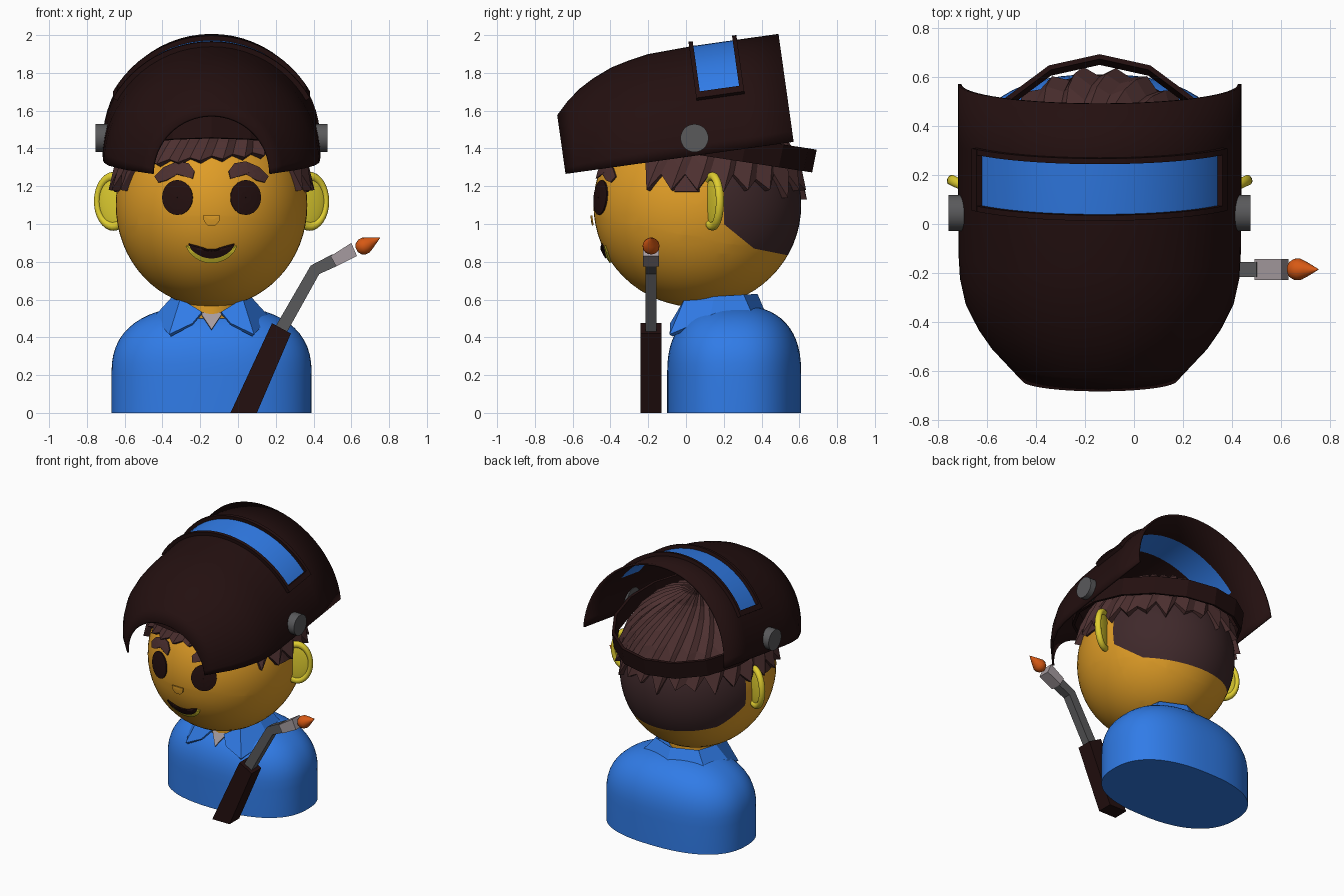
import bpy, bmesh
from math import sin, cos, pi, radians, sqrt, acos
from mathutils import Vector

if "Cube" in bpy.data.objects:
    bpy.data.objects.remove(bpy.data.objects["Cube"], do_unlink=True)


def material(name, r, g, b):
    m = bpy.data.materials.new(name)
    m.use_nodes = True
    m.diffuse_color = (r, g, b, 1)
    m.node_tree.nodes["Principled BSDF"].inputs["Base Color"].default_value = (r, g, b, 1)
    return m


SKIN = material("skin", .75, .34, .02)
YELLOW = material("ear yellow", .75, .62, .03)
BLUE = material("blue", .03, .2, .8)
BLACK = material("brown black", .017, .005, .005)
HAIR = material("hair brown", .075, .03, .03)
FADE = material("short hair", .05, .022, .024)
STEEL = material("dark steel", .1, .1, .105)
LIGHT = material("light grey", .38, .33, .35)
FLAME = material("flame orange", .68, .1, .007)

CX = -.14                                   # symmetry plane of the figure
HEAD = Vector((CX, .06, 1.1))
HEAD_R = Vector((.507, .55, .54))


def finish(ob, mat, smooth=None, solid=0):
    if not ob.data.materials:
        ob.data.materials.append(mat)
    if solid:
        mod = ob.modifiers.new("thickness", "SOLIDIFY")
        mod.thickness, mod.offset = solid, 0
    if smooth:
        bpy.ops.object.select_all(action="DESELECT")
        ob.select_set(True)
        bpy.context.view_layer.objects.active = ob
        bpy.ops.object.shade_smooth_by_angle(angle=radians(smooth))
    return ob


def mesh(name, verts, faces, mat, smooth=None, solid=0):
    me = bpy.data.meshes.new(name)
    me.from_pydata([tuple(v) for v in verts], [], faces)
    bm = bmesh.new()
    bm.from_mesh(me)
    bmesh.ops.recalc_face_normals(bm, faces=bm.faces)
    bm.to_mesh(me)
    bm.free()
    ob = bpy.data.objects.new(name, me)
    bpy.context.collection.objects.link(ob)
    return finish(ob, mat, smooth, solid)


def loft(name, rows, mat, closed=True, caps=False, **kw):
    """Skin a list of equally long rows of points."""
    n = len(rows[0])
    faces = [(i * n + j, i * n + (j + 1) % n, (i + 1) * n + (j + 1) % n, (i + 1) * n + j)
             for i in range(len(rows) - 1) for j in range(n if closed else n - 1)]
    if caps:
        faces += [tuple(range(n)), tuple(range((len(rows) - 1) * n, len(rows) * n))]
    return mesh(name, [p for r in rows for p in r], faces, mat, **kw)


def prism(name, pts, y, half, mat):
    return loft(name, [[(x, y + s * half, z) for x, z in pts] for s in (-1, 1)], mat, caps=True)


def ball(name, loc, size, mat, seg=32):
    bpy.ops.mesh.primitive_uv_sphere_add(segments=seg, ring_count=seg // 2, location=loc)
    ob = bpy.context.object
    ob.name, ob.scale = name, size
    return finish(ob, mat, 60)


def cylinder(name, loc, r, depth, mat, rot=(0, 0, 0)):
    bpy.ops.mesh.primitive_cylinder_add(vertices=32, radius=r, depth=depth, location=loc, rotation=rot)
    bpy.context.object.name = name
    return finish(bpy.context.object, mat, 30)


def decal(name, outline, mat, off, mirror=1):
    """Thin plate that follows the front of the head."""
    c = Vector((sum(p[0] for p in outline), sum(p[1] for p in outline))) / len(outline)
    rows = []
    for k in (.02, .35, .7, 1):
        row = []
        for p in outline:
            x, z = c.lerp(Vector(p), k)
            d = sqrt(1 - (x / HEAD_R.x) ** 2 - ((z - HEAD.z) / HEAD_R.z) ** 2)
            row.append((CX + mirror * x, HEAD.y - HEAD_R.y * d - off, z))
        rows.append(row)
    return loft(name, rows, mat, solid=.009)


# Torso: rounded superellipse loft
def oval(sx, sy, z, n=64, e=2.4):
    ring = []
    for i in range(n):
        c, s = cos(2 * pi * i / n), sin(2 * pi * i / n)
        k = (abs(c) ** e + abs(s) ** e) ** (-1 / e)
        ring.append((CX + sx * k * c, .255 + sy * k * s, z))
    return ring


rows = [oval(.53, .355, 0)]
for i in range(15):
    a = radians(90) * i / 14.3
    s = cos(a) ** .8
    rows.append(oval(.53 * s, .355 * s, .2 + .37 * sin(a) ** .8))
loft("torso", rows, BLUE, caps=True, smooth=40)

# Neck, shirt and collar
cylinder("neck", (CX, .13, .58), .15, .16, SKIN)
mesh("undershirt", [(CX - .06, -.01, .53), (CX + .06, -.01, .53), (CX, -.065, .44)],
     [(0, 1, 2)], LIGHT, solid=.009)
upper = [(.05, -.03, .53), (.16, 0, .6), (.2, .15, .61), (.17, .3, .62), (0, .37, .625)]
lower = [(.1, -.075, .47), (.22, -.08, .41), (.3, .13, .5), (.24, .34, .53), (0, .41, .53)]


def both_sides(pts):
    return [(CX - x, y, z) for x, y, z in pts] + [(CX + x, y, z) for x, y, z in pts[-2::-1]]


loft("collar", [both_sides(upper), both_sides(lower)], BLUE, closed=False, solid=.02)

# Head, with the short hair cut in at the back
head = ball("head", HEAD, HEAD_R, SKIN, 64)
head.data.materials.append(FADE)
bm = bmesh.new()
bm.from_mesh(head.data)
cuts = []
for y, z, ny, nz in ((.2, 1, 1, 0), (.2, 1, .13, .16), (.36, .87, .04, .2)):
    co = Vector((0, (y - HEAD.y) / HEAD_R.y, (z - HEAD.z) / HEAD_R.z))
    no = Vector((0, ny * HEAD_R.y, nz * HEAD_R.z)).normalized()
    cuts.append((co, no))
    bmesh.ops.bisect_plane(bm, geom=bm.verts[:] + bm.edges[:] + bm.faces[:], plane_co=co, plane_no=no)
for f in bm.faces:
    c = f.calc_center_median()
    f.material_index = int(all((c - co).dot(no) > 0 for co, no in cuts))
    f.smooth = True
bm.to_mesh(head.data)
bm.free()

# Face
eye = [(.18 + .08 * cos(i * pi / 12), 1.14 + .092 * sin(i * pi / 12)) for i in range(24)]
brow = [(.1, 1.24), (.09, 1.28), (.12, 1.32), (.18, 1.33), (.25, 1.3), (.3, 1.25),
        (.28, 1.22), (.24, 1.23), (.18, 1.265)]
for side, word in ((-1, "right"), (1, "left")):
    decal(word + "_eye", eye, BLACK, .008, side)
    decal(word + "_eyebrow", brow, HAIR, .014, side)


def smile(w, top, dip, bottom):
    xs = [w * (i / 8 - 1) for i in range(17)]
    return ([(x, top - dip * (1 - (x / w) ** 2)) for x in xs] +
            [(x, top - bottom * (1 - (x / w) ** 2) ** .7) for x in xs[-2:0:-1]])


decal("lower_lip", smile(.135, .885, .04, .09), YELLOW, .006)
decal("mouth", smile(.122, .895, .03, .075), BLACK, .013)
nose = [(-.045, 1.045), (.045, 1.045), (.04, 1.015), (.02, .993), (-.02, .993), (-.04, 1.015)]
decal("nose", nose, SKIN, .015)

# Ears: a dish with a raised rim
for side, word in ((-1, "right"), (1, "left")):
    loc = (CX + side * .52, .14, 1.12)
    turn = side * radians(25)
    dish = ball(word + "_ear", loc, (.09, .018, .135), YELLOW)
    dish.rotation_euler.z = turn
    bpy.ops.mesh.primitive_torus_add(major_segments=32, minor_segments=10, major_radius=.11,
                                     minor_radius=.02, location=loc, rotation=(pi / 2, 0, turn))
    rim = bpy.context.object
    rim.name, rim.scale = word + "_ear_rim", (.85, 1.2, 1.1)
    finish(rim, YELLOW, 60)
    # Sideburn lying against the head
    rows = []
    for z in (1.36, 1.26, 1.17):
        row = []
        for y in (-.06, 0, .07):
            d = sqrt(1 - ((y - HEAD.y) / HEAD_R.y) ** 2 - ((z - HEAD.z) / HEAD_R.z) ** 2)
            row.append((CX + side * (HEAD_R.x * d + .008), y, z))
        rows.append(row)
    loft(word + "_sideburn", rows, HAIR, closed=False, solid=.012)

# Hair: faceted cap of strands with a jagged lower edge
N, RINGS = 52, 7
rows = [[] for _ in range(RINGS + 2)]
for j in range(N):
    a = 2 * pi * j / N
    front = max(0, cos(a))
    tip = j % 2
    low = (1.37 + .04 * sin(a) if front > .55 else 1.27) - tip * (.03 if front > .55 else .09)
    low -= .05 * max(0, -cos(a)) * (j % 3 == 0)
    pmax = acos((low - HEAD.z) / .6)
    for k in range(RINGS + 2):
        p = pmax * min(max(k, .1) / RINGS, 1)
        r = (1 if tip else .965) * (.9 if k > RINGS else 1)
        b = a + .5 * (1 - min(k / RINGS, 1))
        rows[k].append((CX + .55 * r * sin(p) * sin(b), HEAD.y - .585 * r * sin(p) * cos(b),
                        HEAD.z + .6 * r * cos(p)))
loft("hair", rows, HAIR, caps=True)

# Headband: tilted sixteen-sided strap
rows = []
for h in (-.06, .06):
    rows.append([(CX + .53 * sin(i * pi / 8), .08 + .59 * cos(i * pi / 8) + h * .2,
                  1.425 - .09 * cos(i * pi / 8) + h) for i in range(16)])
loft("headband", rows, BLACK, solid=.02)

# Raised mask: arched shell tapering towards the chin
TILT = radians(8)
AXIS = Vector((0, -cos(TILT), -sin(TILT)))
RISE = Vector((0, -sin(TILT), cos(TILT)))
STATIONS = [(0, .57, .57), (.245, .57, .57), (.455, .57, .57), (.7, .568, .56), (.8, .562, .542),
            (.9, .54, .517), (1, .49, .475), (1.08, .435, .43), (1.15, .37, .375), (1.215, .31, .31)]


def on_mask(t, width, height, deg, off=0):
    a = radians(deg)
    p = Vector((CX, .57, 1.435)) + AXIS * t + RISE * (height + off) * cos(a)
    return p + Vector(((width + off) * sin(a), 0, 0))


STEP = 5.625
rows = [[on_mask(*s, i * STEP) for i in range(-16, 17)] for s in STATIONS]
mask = loft("mask", rows, BLACK, closed=False, smooth=35, solid=.014)
mask.data.materials.append(BLUE)
for i, f in enumerate(mask.data.polygons):      # window: second strip, middle span
    if i // 32 == 1 and 6 <= i % 32 < 26:
        f.material_index = 1


def rim_bar(name, t0, t1, a0, a1, n):
    rows = [[on_mask(t, .57, .57, a0 + (a1 - a0) * i / n, .013) for i in range(n + 1)] for t in (t0, t1)]
    loft(name, rows, BLACK, closed=False, solid=.038)


rim_bar("window_rim_back", .222, .245, -60, 60, 24)
rim_bar("window_rim_front", .455, .478, -60, 60, 24)
for side, word in ((-1, "right"), (1, "left")):
    rim_bar("window_rim_" + word, .222, .478, side * 56.25, side * 60, 1)
    cylinder(word + "_pivot_knob", (CX + side * .575, .045, 1.455), .074, .08, STEEL, (0, pi / 2, 0))

# Torch
TY = -.185
prism("torch_handle", [(-.04, 0), (.1, 0), (.28, .42), (.18, .475)], TY, .056, BLACK)
prism("torch_pipe", [(.2, .46), (.385, .78), (.5, .84), (.53, .78), (.43, .735), (.255, .42)],
      TY, .03, STEEL)
prism("torch_nozzle", [(.49, .83), (.6, .9), (.63, .83), (.52, .775)], TY, .043, LIGHT)
way = Vector((.125, 0, .065)).normalized()
up = Vector((-way.z, 0, way.x))
rows = []
for s, r in ((0, .012), (.012, .033), (.032, .044), (.055, .044), (.085, .03), (.14, .001)):
    rows.append([Vector((.628, TY, .863)) + way * s + up * r * cos(i * pi / 8)
                 + Vector((0, r * sin(i * pi / 8), 0)) for i in range(16)])
loft("torch_flame", rows, FLAME, caps=True, smooth=60)
